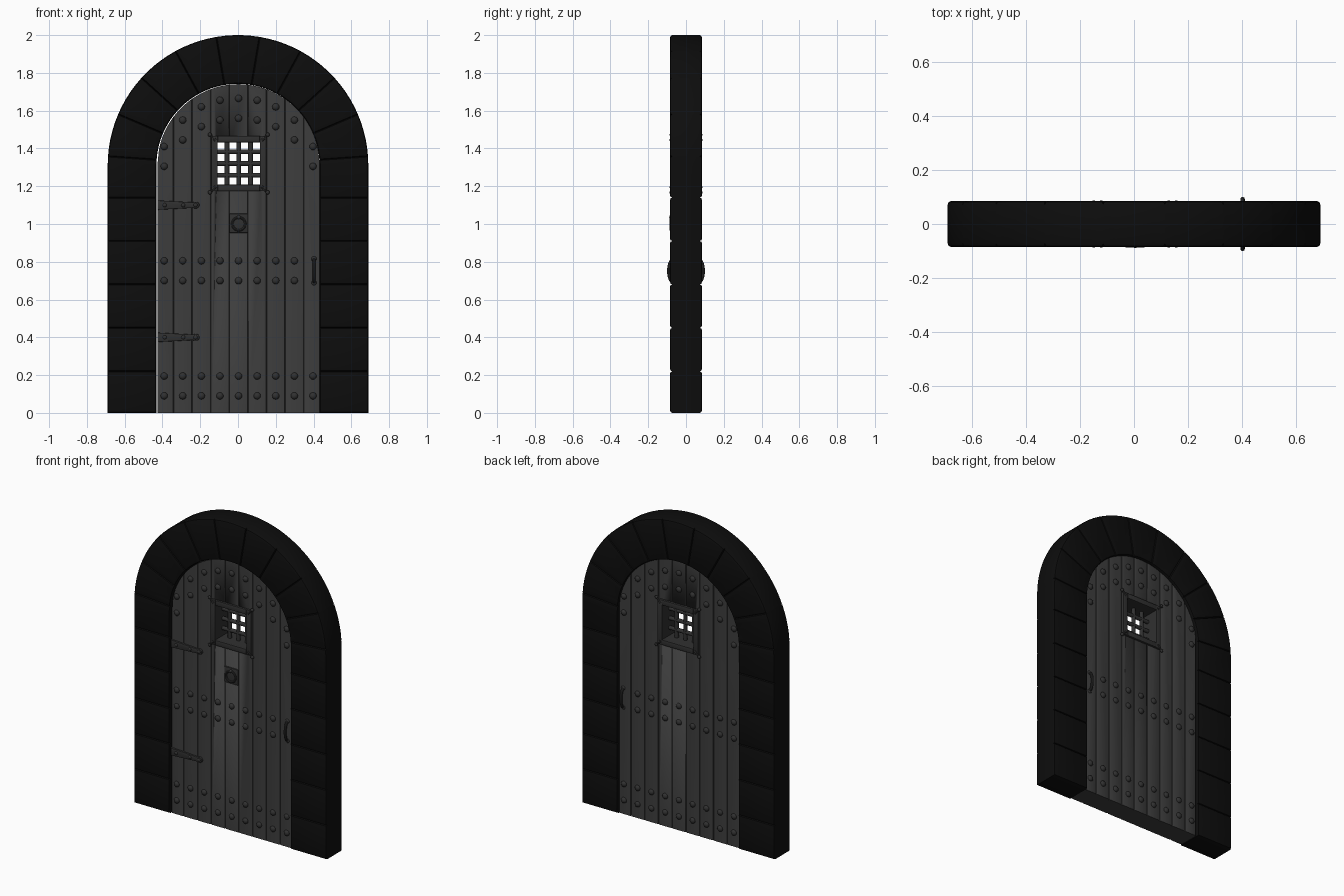
import bpy, bmesh
from math import sin, cos, pi, radians, sqrt
from mathutils import Matrix, Vector

if "Cube" in bpy.data.objects:
    bpy.data.objects.remove(bpy.data.objects["Cube"])

R_IN, R_OUT, SPRING, FRAME_Y = 0.432, 0.69, 1.31, 0.085
DX, DOOR_R, DOOR_Y = 0.003, 0.43, 0.068      # door centre, half width, half depth
COL = 0.0985                                 # plank spacing
WX, WZ, WH = 0.004, 1.32, 0.116              # window centre and half opening


def material(name, v):
    m = bpy.data.materials.new(name)
    m.diffuse_color = (v, v, v, 1)
    m.use_nodes = True
    m.node_tree.nodes["Principled BSDF"].inputs["Base Color"].default_value = m.diffuse_color
    return m


STONE = material("dark_stone", 0.004)
WOOD = material("dark_wood", 0.047)
IRON = material("dark_iron", 0.03)


def finish(bm, name, mat, angle=35):
    bmesh.ops.recalc_face_normals(bm, faces=bm.faces)
    me = bpy.data.meshes.new(name)
    bm.to_mesh(me)
    bm.free()
    ob = bpy.data.objects.new(name, me)
    bpy.context.collection.objects.link(ob)
    me.materials.append(mat)
    bpy.ops.object.select_all(action='DESELECT')
    bpy.context.view_layer.objects.active = ob
    ob.select_set(True)
    bpy.ops.object.shade_smooth_by_angle(angle=radians(angle))
    return ob


def prism(bm, pts, y0, y1, bevel=0, segs=2, pick=None):
    """Extrude an xz outline from y0 to y1 and bevel the picked edges."""
    a = [bm.verts.new((x, y0, z)) for x, z in pts]
    b = [bm.verts.new((x, y1, z)) for x, z in pts]
    fs = [bm.faces.new(a), bm.faces.new(b[::-1])]
    n = len(pts)
    for i in range(n):
        j = (i + 1) % n
        fs.append(bm.faces.new((a[j], a[i], b[i], b[j])))
    bmesh.ops.recalc_face_normals(bm, faces=fs)
    if bevel:
        es = {e for f in fs for e in f.edges}
        es = [e for e in es if (pick or on_face)(e)]
        bmesh.ops.bevel(bm, geom=es, offset=bevel, segments=segs, profile=0.5, affect='EDGES')


def on_face(e):
    return abs(e.verts[0].co.y - e.verts[1].co.y) < 1e-6


def box(bm, x0, x1, y0, y1, z0, z1, bevel=0):
    prism(bm, [(x0, z0), (x1, z0), (x1, z1), (x0, z1)], y0, y1, bevel)


def dome(bm, x, y, z, r, flat=0.75):
    m = Matrix.Translation((x, y, z)) @ Matrix.Diagonal((r, r * flat, r, 1)) @ Matrix.Rotation(pi / 2, 4, 'X')
    bmesh.ops.create_uvsphere(bm, u_segments=12, v_segments=8, radius=1, matrix=m)


def tube(bm, path, radii, side, n=10, closed=False):
    """Sweep a circle along a planar path; side is the plane normal."""
    side, rings, c = Vector(side), [], len(path)
    pts = [Vector(p) for p in path]
    for i, p in enumerate(pts):
        q0 = pts[i - 1] if closed else pts[max(i - 1, 0)]
        q1 = pts[(i + 1) % c] if closed else pts[min(i + 1, c - 1)]
        nrm = (q1 - q0).normalized().cross(side)
        rings.append([bm.verts.new(p + radii[i] * (cos(2 * pi * k / n) * side + sin(2 * pi * k / n) * nrm))
                      for k in range(n)])
    for i in range(c if closed else c - 1):
        a, b = rings[i], rings[(i + 1) % c]
        for k in range(n):
            bm.faces.new((a[k], a[(k + 1) % n], b[(k + 1) % n], b[k]))
    if not closed:
        bm.faces.new(rings[0])
        bm.faces.new(rings[-1][::-1])


# Stone surround: bevelled blocks up the jambs, wedges round the arch
def leg(z):
    return (R_IN, z), (R_OUT, z)


def ray(deg):
    c, s = cos(radians(deg)), sin(radians(deg))
    return (R_IN * c, SPRING + R_IN * s), (R_OUT * c, SPRING + R_OUT * s)


def stone(bm, stations, sx=1):
    inner = [s[0] for s in stations]
    outer = [s[1] for s in stations]
    prism(bm, [(sx * x, z) for x, z in inner + outer[::-1]], -FRAME_Y, FRAME_Y, 0.013)


bm = bmesh.new()
joints = [0, 0.22, 0.45, 0.68, 0.91, 1.14]
A0, N = 4.0, 9
for sx in (1, -1):
    for z0, z1 in zip(joints, joints[1:]):
        stone(bm, [leg(z0), leg(z1)], sx)
    stone(bm, [leg(1.14), leg(SPRING), ray(A0)], sx)
step = (180 - 2 * A0) / N
for i in range(N):
    stone(bm, [ray(A0 + step * (i + k / 5)) for k in range(6)])
finish(bm, "stone_surround", STONE)


# Door planks with arched tops; the window is cut through the middle three
def arch_z(x):
    return SPRING + sqrt(max(DOOR_R ** 2 - x * x, 0))


def long_edge(e):
    d = e.verts[1].co - e.verts[0].co
    return abs(d.x) < 1e-6 and abs(d.y) < 1e-6 and d.z > -9


planks = []
for i in range(-4, 5):
    x0, x1 = max((i - .5) * COL, -DOOR_R), min((i + .5) * COL, DOOR_R)
    n = 10 if abs(i) == 4 else 5
    top = [x1 + (x0 - x1) * k / n for k in range(n + 1)]
    pts = [(x0 + DX, 0), (x1 + DX, 0)] + [(x + DX, arch_z(x)) for x in top]
    bm = bmesh.new()
    prism(bm, pts, -DOOR_Y, DOOR_Y, 0.007, 2, long_edge)
    planks.append(finish(bm, f"door_plank_{i + 5}", WOOD))

bm = bmesh.new()
box(bm, WX - WH, WX + WH, -0.2, 0.2, WZ - WH, WZ + WH)
cutter = finish(bm, "window_cutter", WOOD)
cutter.hide_render = True
for ob in planks[3:6]:
    m = ob.modifiers.new("window", 'BOOLEAN')
    m.operation, m.object, m.solver = 'DIFFERENCE', cutter, 'EXACT'
    bpy.context.view_layer.objects.active = ob
    bpy.ops.object.modifier_apply(modifier=m.name)
bpy.data.objects.remove(cutter)

# Rivets on both faces
bm = bmesh.new()
arch_rows = [1.665, 1.655, 1.62, 1.55, 1.41]
for i in range(-4, 5):
    x = DX + i * COL
    t = arch_rows[abs(i)]
    rows = [0.09, 0.195, t, t - 0.105] + ([0.70, 0.805] if i < 4 else [])
    for z in rows:
        for s in (-1, 1):
            dome(bm, x, s * DOOR_Y, z, 0.019)
finish(bm, "door_rivets", IRON)

# Window frames on both faces, with flared studded corners
bm = bmesh.new()
W = 0.03
for s in (-1, 1):
    y0, y1 = sorted((s * 0.06, s * 0.081))
    o, i = WH + W, WH - 0.004
    for k in (-1, 1):
        a, b = sorted((k * i, k * o))
        box(bm, WX + a, WX + b, y0, y1, WZ - o, WZ + o, 0.004)
        box(bm, WX - i, WX + i, y0, y1, WZ + a, WZ + b, 0.004)
        for j in (-1, 1):
            y = s * 0.078
            tube(bm, [(WX + k * d, y, WZ + j * d) for d in (WH + 0.006, WH + 0.022, WH + 0.036)],
                 [0.009, 0.007, 0.005], (0, 1, 0), 8)
            dome(bm, WX + k * (WH + 0.037), y, WZ + j * (WH + 0.037), 0.011, 0.8)
finish(bm, "window_frame", IRON)

# Window grille
bm = bmesh.new()
for k in (-1, 0, 1):
    d, e = k * 0.0625, WH + 0.005
    tube(bm, [(WX + d, 0, WZ - e), (WX + d, 0, WZ + e)], [0.0125] * 2, (0, 1, 0), 12)
    tube(bm, [(WX - e, 0, WZ + d), (WX + e, 0, WZ + d)], [0.0125] * 2, (0, 1, 0), 12)
for k in (-1, 1):
    a, b = sorted((k * (WH - 0.004), k * WH))
    box(bm, WX + a, WX + b, -0.07, 0.07, WZ - WH, WZ + WH)
    box(bm, WX - WH, WX + WH, -0.07, 0.07, WZ + a, WZ + b)
finish(bm, "window_grille", IRON)

# Ring knocker on a square plate
bm = bmesh.new()
kz = 1.005
box(bm, WX - 0.05, WX + 0.05, -0.076, -0.062, kz - 0.052, kz + 0.05, 0.005)
tube(bm, [(WX + 0.034 * cos(t * pi / 12), -0.08, kz - 0.004 + 0.034 * sin(t * pi / 12)) for t in range(24)],
     [0.0065] * 24, (0, 1, 0), 8, True)
dome(bm, WX, -0.08, kz + 0.031, 0.011, 0.8)
finish(bm, "ring_knocker", IRON)

# Strap hinges on the front
bm = bmesh.new()
for z in (0.40, 1.10):
    x0, x1 = DX - DOOR_R, -0.222
    tip = [(x1 + 0.018 * cos(radians(a)), z + 0.018 * sin(radians(a))) for a in range(-100, 101, 25)]
    prism(bm, [(x0, z - 0.025), (x1 - 0.02, z - 0.015)] + tip + [(x1 - 0.02, z + 0.015), (x0, z + 0.025)],
          -0.079, -0.062, 0.004)
    for x in (-0.388, -0.29, -0.225):
        dome(bm, x, -0.078, z, 0.011, 0.6)
finish(bm, "strap_hinges", IRON)

# Curved pull handles on both faces
bm = bmesh.new()
for s in (-1, 1):
    x, zc, n = 0.402, 0.752, 14
    path, rad = [], []
    for k in range(n + 1):
        t = pi * k / n
        path.append((x, s * (0.06 + 0.032 * sin(t) ** 0.7 if 0 < k < n else 0.06), zc - 0.06 * cos(t)))
        rad.append(0.0085)
    tube(bm, path, rad, (1, 0, 0), 10)
    for k in (-1, 1):
        dome(bm, x, s * DOOR_Y, zc + k * 0.063, 0.014, 0.5)
finish(bm, "pull_handles", IRON)
